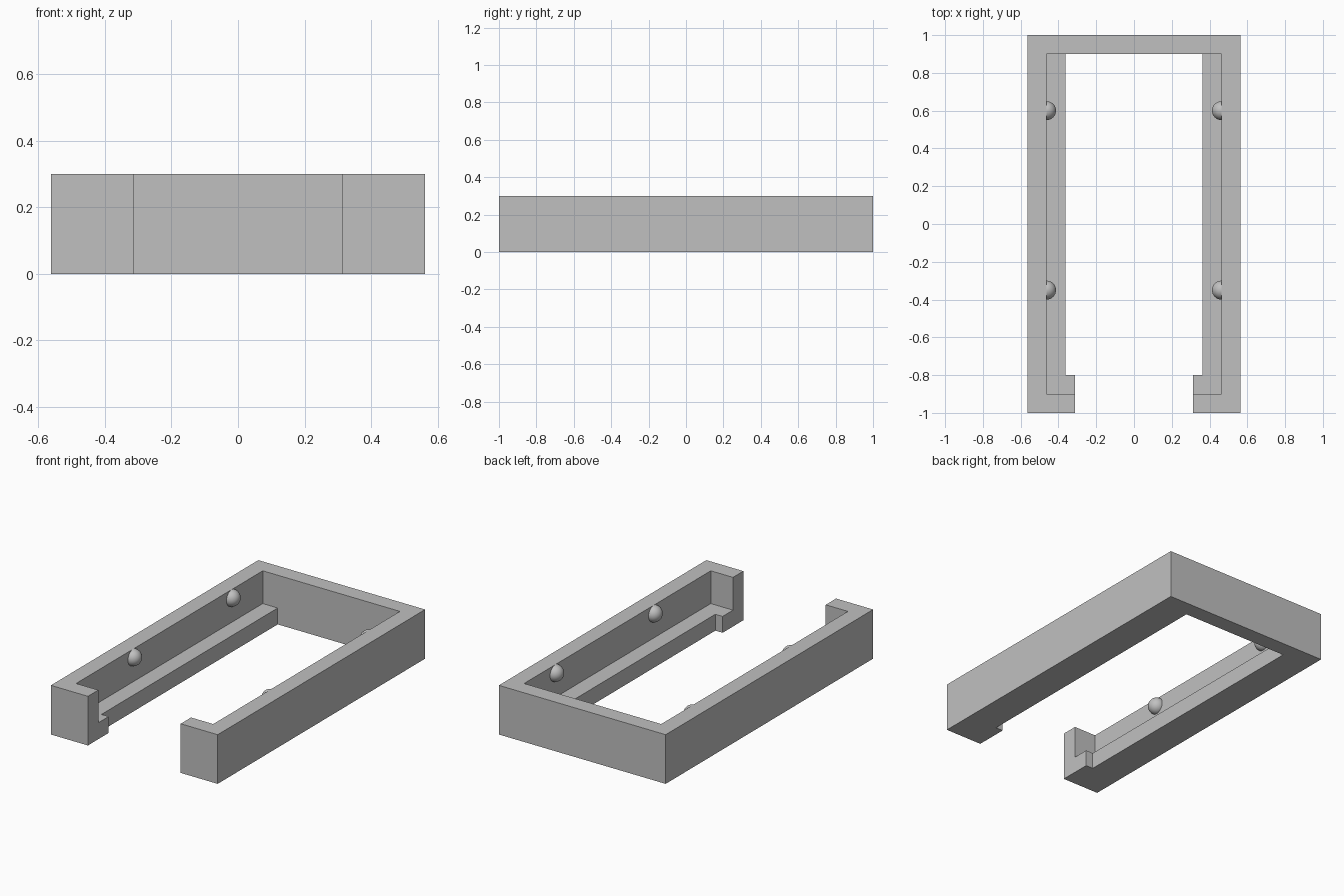
import bpy, bmesh, math
from mathutils import Matrix

if "Cube" in bpy.data.objects:
    bpy.data.objects.remove(bpy.data.objects["Cube"], do_unlink=True)

OUT_X, WALL_X, LEDGE_X, LIP_X = 0.563, 0.463, 0.362, 0.313
OUT_Y, WALL_Y, LEDGE_Y = 1.0, 0.9, 0.8
LEDGE_Z, TOP_Z = 0.1, 0.3
BUMP_R = 0.05

grey = bpy.data.materials.new("plain grey")
grey.use_nodes = True
colour = (0.53, 0.53, 0.53, 1)
grey.diffuse_color = colour
grey.node_tree.nodes["Principled BSDF"].inputs["Base Color"].default_value = colour


def finish(bm, name):
    bmesh.ops.recalc_face_normals(bm, faces=bm.faces[:])
    mesh = bpy.data.meshes.new(name)
    bm.to_mesh(mesh)
    bm.free()
    mesh.materials.append(grey)
    obj = bpy.data.objects.new(name, mesh)
    bpy.context.collection.objects.link(obj)
    return obj


def mirrored(half):
    """Close a half outline with its mirror image across x = 0."""
    return half + [(-x, y) for x, y in reversed(half)]


def cap(bm, points, z):
    bm.faces.new([bm.verts.new((x, y, z)) for x, y in points])


def walls(bm, points, z0, z1):
    for (xa, ya), (xb, yb) in zip(points, points[1:] + points[:1]):
        bm.faces.new([bm.verts.new(p) for p in
                      ((xa, ya, z0), (xb, yb, z0), (xb, yb, z1), (xa, ya, z1))])


# Open-fronted frame: wide lower band with ledges, thin wall above
outside = [(OUT_X, OUT_Y), (OUT_X, -OUT_Y), (LIP_X, -OUT_Y), (LIP_X, -WALL_Y)]
ledge_edge = [(LIP_X, -LEDGE_Y), (LEDGE_X, -LEDGE_Y), (LEDGE_X, WALL_Y)]
wall_edge = [(WALL_X, -WALL_Y), (WALL_X, WALL_Y)]
lower = mirrored(outside + ledge_edge)
upper = mirrored(outside + wall_edge + [(LEDGE_X, WALL_Y)])
ledge = outside[-1:] + ledge_edge + wall_edge[::-1]

bm = bmesh.new()
cap(bm, lower, 0)
walls(bm, lower, 0, LEDGE_Z)
for side in (1, -1):
    cap(bm, [(side * x, y) for x, y in ledge], LEDGE_Z)
walls(bm, upper, LEDGE_Z, TOP_Z)
cap(bm, upper, TOP_Z)
bmesh.ops.remove_doubles(bm, verts=bm.verts[:], dist=0.0005)
bmesh.ops.recalc_face_normals(bm, faces=bm.faces[:])
bmesh.ops.dissolve_limit(bm, angle_limit=math.radians(1),
                         verts=bm.verts[:], edges=bm.edges[:])
finish(bm, "frame")

# Half-round retaining bumps on the inner side walls
for side, side_name in ((1, "left"), (-1, "right")):
    for y, place in ((-0.35, "front"), (0.6, "back")):
        bm = bmesh.new()
        bmesh.ops.create_uvsphere(bm, u_segments=32, v_segments=16, radius=BUMP_R)
        bmesh.ops.bisect_plane(bm, geom=bm.verts[:] + bm.edges[:] + bm.faces[:],
                               dist=0.0001, plane_co=(0, 0, 0),
                               plane_no=(side, 0, 0), clear_outer=True)
        bmesh.ops.transform(bm, verts=bm.verts[:], matrix=Matrix.Translation(
            (side * WALL_X, y, TOP_Z - BUMP_R)))
        for face in bm.faces:
            face.smooth = True
        finish(bm, f"{place}_{side_name}_bump")
